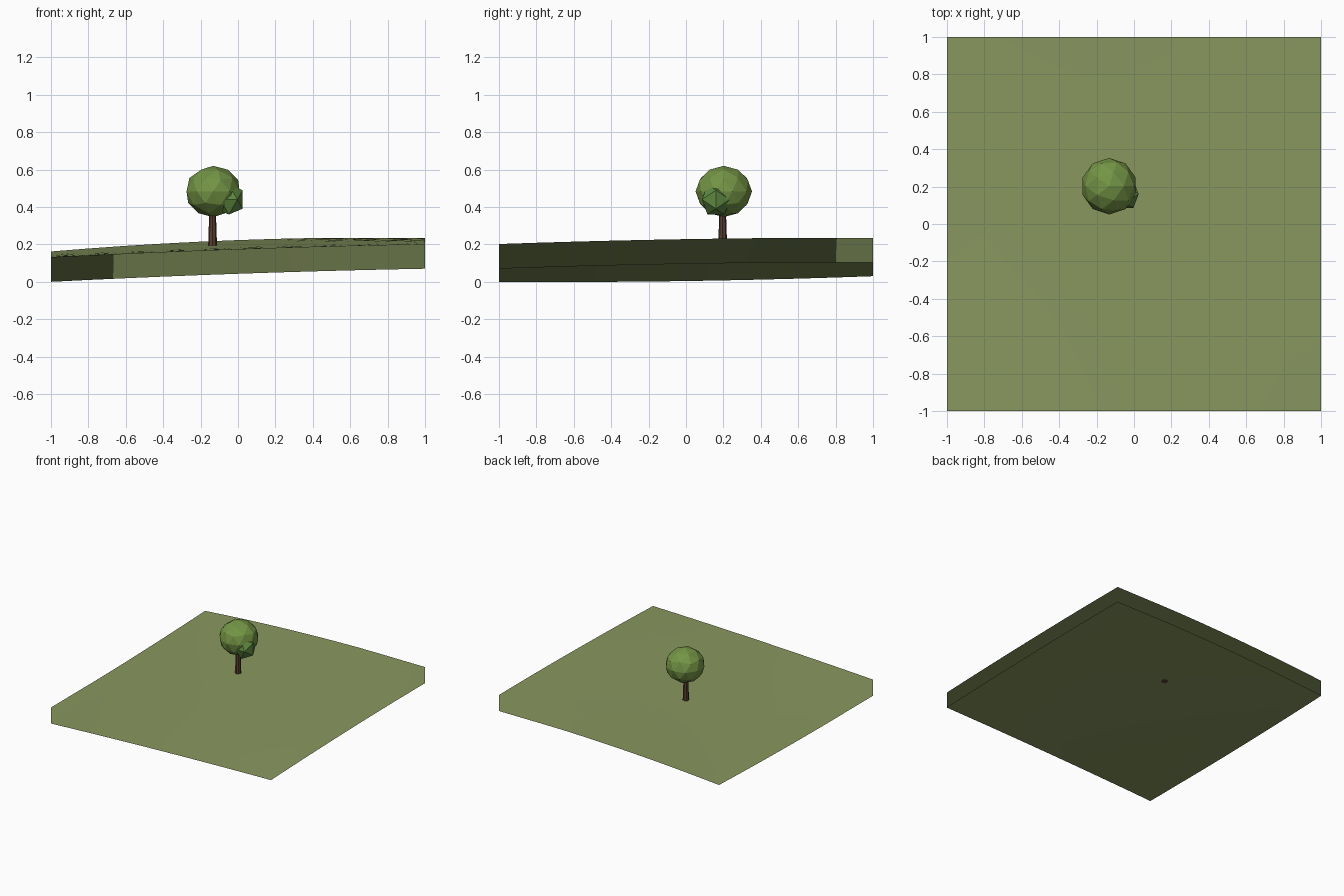
import bpy, bmesh
from math import radians
from mathutils import Vector, Matrix

if "Cube" in bpy.data.objects:
    bpy.data.objects.remove(bpy.data.objects["Cube"])

SKIRT = 0.132


def material(name, rgb):
    m = bpy.data.materials.new(name)
    m.diffuse_color = (*rgb, 1)
    m.use_nodes = True
    m.node_tree.nodes["Principled BSDF"].inputs["Base Color"].default_value = m.diffuse_color
    return m


def make(name, bm, mat):
    me = bpy.data.meshes.new(name)
    bm.to_mesh(me)
    bm.free()
    me.materials.append(mat)
    ob = bpy.data.objects.new(name, me)
    bpy.context.collection.objects.link(ob)
    return ob


# Gentle hill: quadratic blend of 3 x 3 heights, levelled at the top
HEIGHTS = [(0.0, 0.043, 0.07), (0.004, 0.062, 0.096), (0.03, 0.091, 0.104)]


def blend(a, b, c, t):
    return a * t * (t - 1) / 2 + b * (1 - t * t) + c * t * (t + 1) / 2


def ground_height(x, y):
    rows = [blend(*r, x) for r in HEIGHTS]
    return max(0.0, min(0.103, blend(*rows, y)))


def ground_normal(x, y, d=0.1):
    return Vector((ground_height(x - d, y) - ground_height(x + d, y),
                   ground_height(x, y - d) - ground_height(x, y + d),
                   2 * d)).normalized()


# Ground sheet with a skirt hanging from its rim, open underneath
bm = bmesh.new()
bmesh.ops.create_grid(bm, x_segments=10, y_segments=10, size=1)
for v in bm.verts:
    v.co.z = ground_height(v.co.x, v.co.y) + SKIRT
rim = [e for e in bm.edges if e.is_boundary]
ext = bmesh.ops.extrude_edge_only(bm, edges=rim)
for v in ext["geom"]:
    if isinstance(v, bmesh.types.BMVert):
        v.co.z -= SKIRT
bmesh.ops.recalc_face_normals(bm, faces=bm.faces)
if sum(f.normal.z for f in bm.faces) < 0:
    bmesh.ops.reverse_faces(bm, faces=bm.faces)
for f in bm.faces:
    f.smooth = True
ground = make("ground", bm, material("grass", (0.25, 0.31, 0.115)))
# The skirt shares the shading of the grass above it
ground.data.normals_split_custom_set_from_vertices(
    [ground_normal(v.co.x, v.co.y) for v in ground.data.vertices])

# Tapered trunk standing on the grass
bm = bmesh.new()
bmesh.ops.create_cone(bm, cap_ends=True, segments=8, radius1=0.024,
                      radius2=0.017, depth=0.21)
bmesh.ops.translate(bm, verts=bm.verts, vec=(-0.136, 0.196, 0.293))
make("trunk", bm, material("bark", (0.10, 0.05, 0.03)))


# Faceted leaf balls fitted to measured half-sizes
def leaf_ball(name, detail, centre, half, mat, turn=0):
    bm = bmesh.new()
    bmesh.ops.create_icosphere(bm, subdivisions=detail, radius=1,
                               matrix=Matrix.Rotation(radians(turn), 4, 'Y'))
    ext = [max(abs(v.co[i]) for v in bm.verts) for i in range(3)]
    for v in bm.verts:
        v.co = Vector(centre) + Vector([v.co[i] / ext[i] * half[i] for i in range(3)])
    make(name, bm, mat)


leaf_ball("crown", 2, (-0.133, 0.202, 0.483), (0.142, 0.151, 0.137),
          material("leaves", (0.175, 0.30, 0.06)))
leaf_ball("side_foliage", 1, (-0.049, 0.16, 0.44), (0.074, 0.074, 0.08),
          material("dark_leaves", (0.11, 0.24, 0.05)), turn=58.28)
